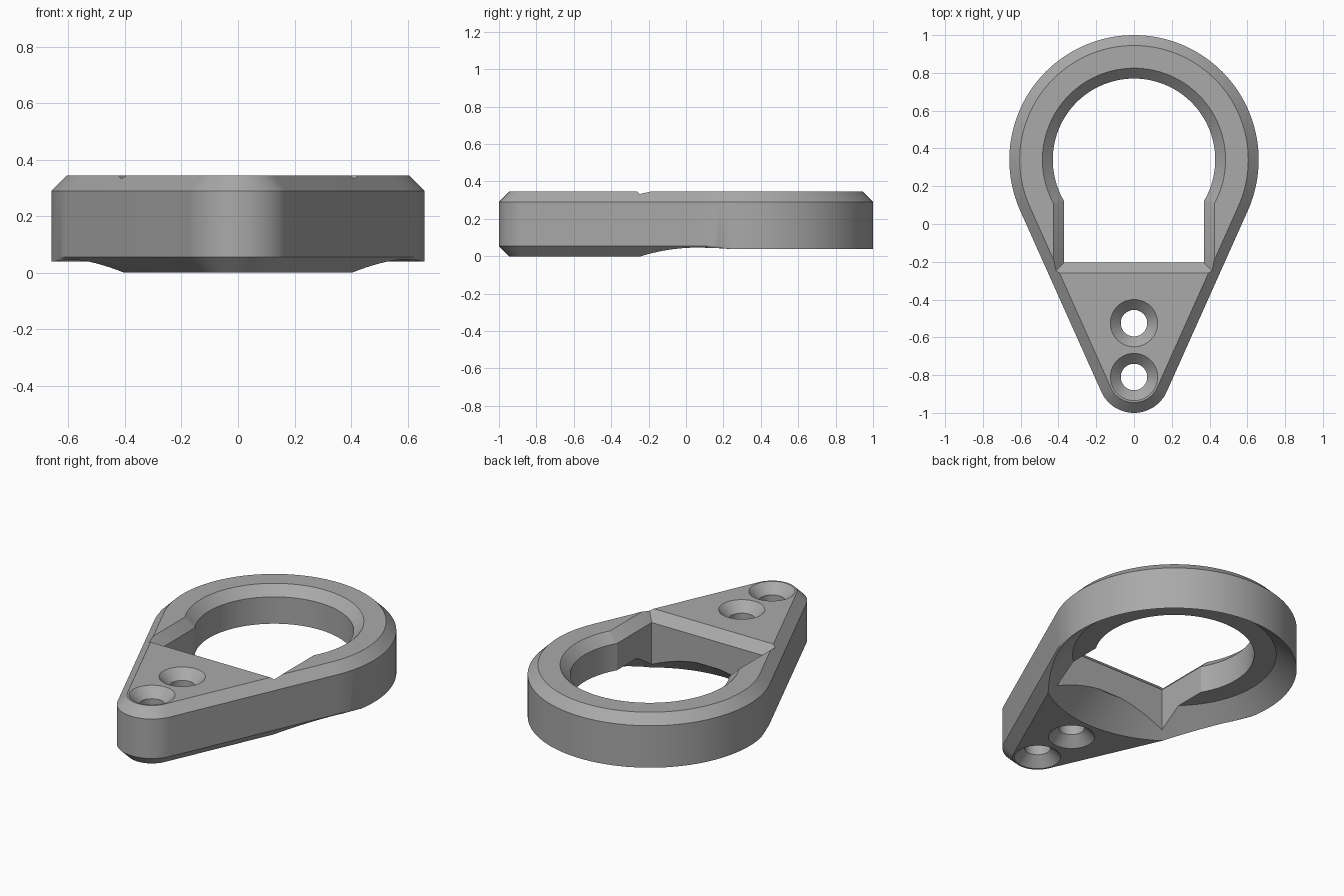
import bpy
from math import sin, cos, asin, acos, pi, radians

if "Cube" in bpy.data.objects:
    bpy.data.objects.remove(bpy.data.objects["Cube"], do_unlink=True)

HEIGHT, BEVEL = 0.345, 0.055
RING_Y, RING_R = 0.34, 0.66
TIP_Y, TIP_R = -0.81, 0.19
HOLE_R, HALF_SLOT, SLOT_Y = 0.43, 0.37, -0.205

grey = bpy.data.materials.new("plain grey")
grey.use_nodes = True
grey.diffuse_color = (0.4, 0.4, 0.4, 1)
grey.node_tree.nodes["Principled BSDF"].inputs["Base Color"].default_value = grey.diffuse_color


def arc(y, r, start, end, n):
    steps = [start + (end - start) * i / n for i in range(n + 1)]
    return [(r * cos(a), y + r * sin(a)) for a in steps]


def loft(name, levels):
    """Closed solid through outlines given as (z, points)."""
    n = len(levels[0][1])
    verts = [(x, y, z) for z, pts in levels for x, y in pts]
    faces = [tuple(reversed(range(n))), tuple(range(len(verts) - n, len(verts)))]
    for k in range(len(levels) - 1):
        for i in range(n):
            j = (i + 1) % n
            faces.append((k * n + i, k * n + j, k * n + n + j, k * n + n + i))
    mesh = bpy.data.meshes.new(name)
    mesh.from_pydata(verts, [], faces)
    mesh.materials.append(grey)
    obj = bpy.data.objects.new(name, mesh)
    bpy.context.collection.objects.link(obj)
    return obj


def turned(name, y, profile):
    """Round solid from (z, radius) pairs."""
    return loft(name, [(z, arc(y, r, 0, 2 * pi, 96)[:-1]) for z, r in profile])


# Teardrop outline: large ring arc joined by tangents to a small tip arc
slope = asin((RING_R - TIP_R) / (RING_Y - TIP_Y))


def teardrop(inset):
    return (arc(RING_Y, RING_R - inset, -slope, pi + slope, 96)
            + arc(TIP_Y, TIP_R - inset, pi + slope, 2 * pi - slope, 32))


# The lower bevel runs along the tail and fades out where the ring begins
def lower_outline():
    start_y = RING_Y - RING_R * sin(slope)
    pts = []
    for (x, y), (bx, by) in zip(teardrop(0), teardrop(BEVEL)):
        t = min(1, max(0, (y - start_y) / 0.16))
        pts.append((bx + (x - bx) * t, by + (y - by) * t))
    return pts


body = loft("mounting_plate", [
    (0, lower_outline()), (BEVEL, teardrop(0)),
    (HEIGHT - BEVEL, teardrop(0)), (HEIGHT, teardrop(BEVEL))])


# Keyhole opening with a flared upper edge
def keyhole(grow):
    r, w = HOLE_R + grow, HALF_SLOT + grow
    a = acos(w / r)
    return arc(RING_Y, r, -a, pi + a, 96) + [(-w, SLOT_Y - grow), (w, SLOT_Y - grow)]


cutters = [loft("opening_cutter", [
    (-0.1, keyhole(0)), (HEIGHT - BEVEL, keyhole(0)), (HEIGHT + BEVEL, keyhole(2 * BEVEL))])]

# Shallow conical recess beneath the ring
cutters.append(turned("recess_cutter", RING_Y, [(-0.04, 0.755), (0.04, RING_R), (0.13, 0.55)]))

# Screw holes countersunk on both faces
for y in (-0.525, TIP_Y):
    cutters.append(turned("screw_cutter", y, [
        (-BEVEL, 0.18), (BEVEL, 0.07), (HEIGHT - BEVEL, 0.07), (HEIGHT + BEVEL, 0.18)]))

# Cut, then remove the cutters
bpy.context.view_layer.objects.active = body
body.select_set(True)
for cutter in cutters:
    cutter.hide_render = True
    mod = body.modifiers.new("cut", "BOOLEAN")
    mod.operation, mod.solver, mod.object = "DIFFERENCE", "EXACT", cutter
    bpy.ops.object.modifier_apply(modifier=mod.name)
    bpy.data.objects.remove(cutter, do_unlink=True)

bpy.ops.object.shade_smooth_by_angle(angle=radians(25))
